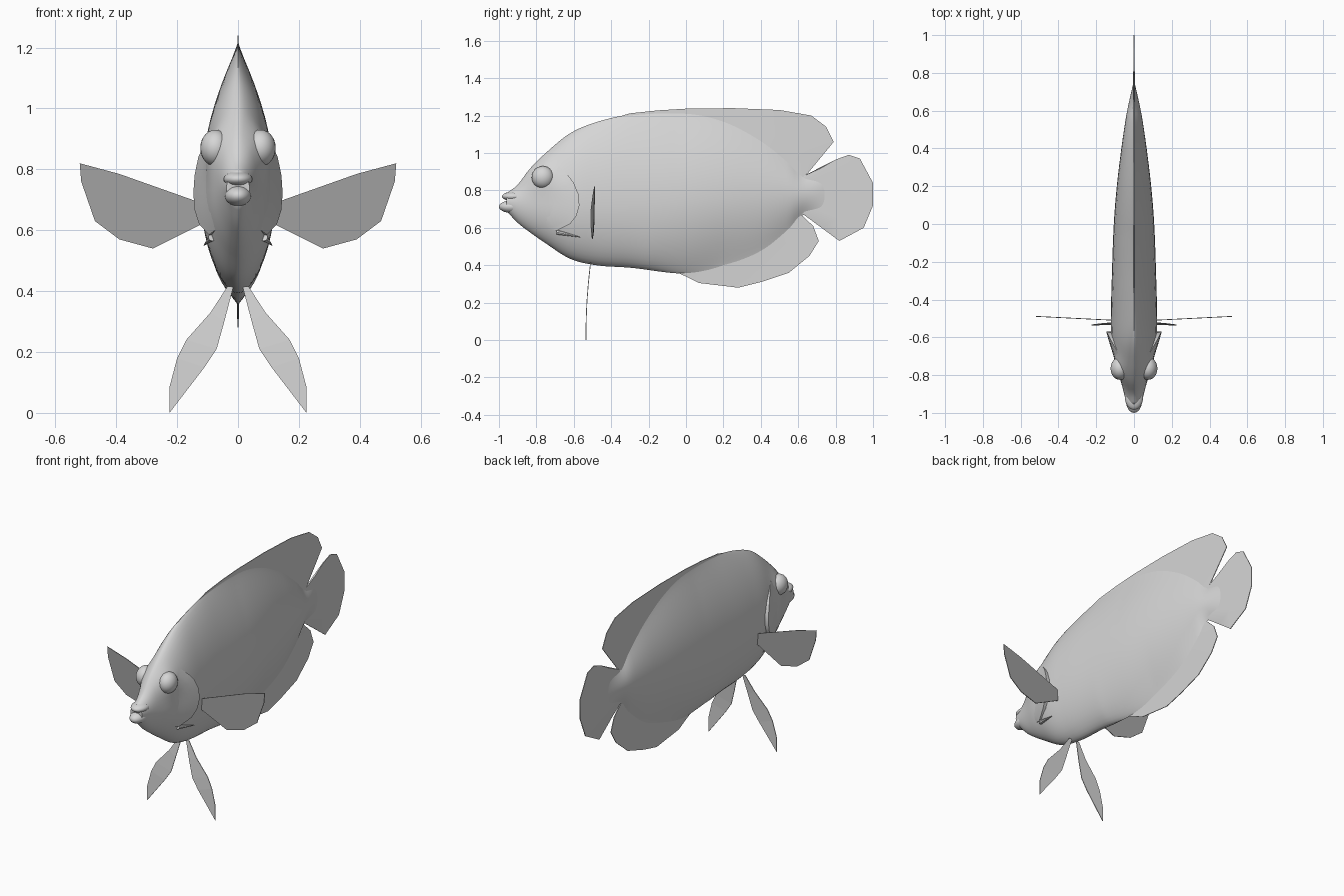
import bpy, bmesh, math
from mathutils import Vector

cube = bpy.data.objects.get("Cube")
if cube:
    bpy.data.objects.remove(cube, do_unlink=True)


def material(name, value):
    colour = (value, value, value, 1.0)
    mat = bpy.data.materials.new(name)
    mat.use_nodes = True
    mat.diffuse_color = colour
    mat.node_tree.nodes["Principled BSDF"].inputs["Base Color"].default_value = colour
    return mat


light_grey = material("light grey", 0.67)
dark_grey = material("dark grey", 0.36)


def finish(name, bm, mat=light_grey, mirror=False, angle=40):
    bmesh.ops.recalc_face_normals(bm, faces=bm.faces)
    mesh = bpy.data.meshes.new(name)
    bm.to_mesh(mesh)
    bm.free()
    mesh.materials.append(mat)
    ob = bpy.data.objects.new(name, mesh)
    bpy.context.collection.objects.link(ob)
    bpy.ops.object.select_all(action='DESELECT')
    ob.select_set(True)
    bpy.context.view_layer.objects.active = ob
    if angle:
        bpy.ops.object.shade_smooth_by_angle(angle=math.radians(angle))
    if mirror:
        ob.modifiers.new("Mirror", 'MIRROR')
    return ob


def loft(bm, rows, closed=True, caps=False):
    """Skin rows of points with quads."""
    rows = [[bm.verts.new(p) for p in row] for row in rows]
    n = len(rows[0])
    for a, b in zip(rows, rows[1:]):
        for i in range(n if closed else n - 1):
            j = (i + 1) % n
            bm.faces.new((a[i], a[j], b[j], b[i]))
    if caps:
        bm.faces.new(rows[0])
        bm.faces.new(rows[-1])


# Body stations: y, top, bottom, half width, height of widest point
STATIONS = [
    (-0.96, 0.785, 0.69, 0.038, 0.74), (-0.90, 0.83, 0.627, 0.052, 0.735),
    (-0.84, 0.91, 0.58, 0.068, 0.73), (-0.75, 1.0, 0.517, 0.095, 0.73),
    (-0.62, 1.105, 0.435, 0.12, 0.72), (-0.48, 1.165, 0.40, 0.122, 0.72),
    (-0.30, 1.205, 0.387, 0.118, 0.72), (0.0, 1.22, 0.355, 0.107, 0.74),
    (0.20, 1.18, 0.385, 0.091, 0.76), (0.40, 1.08, 0.46, 0.067, 0.77),
    (0.55, 0.96, 0.58, 0.045, 0.775), (0.62, 0.885, 0.665, 0.032, 0.775),
    (0.75, 0.87, 0.68, 0.003, 0.775)]
EYE = Vector((0.074, -0.765, 0.87))


def section(y):
    """Smoothly interpolated top, bottom, half width and widest height."""
    last = len(STATIONS) - 1
    i = max(k for k in range(last) if STATIONS[k][0] <= y or k == 0)
    a, b = STATIONS[i], STATIONS[i + 1]
    p, q = STATIONS[max(i - 1, 0)], STATIONS[min(i + 2, last)]
    h = b[0] - a[0]
    t = (y - a[0]) / h
    out = []
    for k in range(1, 5):
        m0 = h * (b[k] - p[k]) / (b[0] - p[0])
        m1 = h * (q[k] - a[k]) / (q[0] - a[0])
        out.append((2*t**3 - 3*t*t + 1) * a[k] + (t**3 - 2*t*t + t) * m0
                   + (3*t*t - 2*t**3) * b[k] + (t**3 - t*t) * m1)
    return out


def skin_x(y, z):
    """Half width of the body: round in front, knife-edged along the fins."""
    top, bottom, width, mid = section(y)
    if z > mid:
        f, start, span = (z - mid) / (top - mid), -0.75, 0.7
    else:
        f, start, span = (mid - z) / (mid - bottom), -0.2, 0.4
    edge = max(0, 1 - f * f)
    power = 0.6 + 0.6 * min(1, max(0, (y - start) / span))
    socket = 0.02 * math.exp(-((y - EYE.y)**2 + (z - EYE.z)**2) / 0.0055)
    return width * edge ** power + socket * min(1, 3 * edge)


def body_ring(y, count=44):
    top, bottom, width, mid = section(y)
    ring = []
    for i in range(count):
        s, c = math.sin(2 * math.pi * i / count), math.cos(2 * math.pi * i / count)
        z = mid + c * ((top - mid) if c > 0 else (mid - bottom))
        ring.append((math.copysign(skin_x(y, z), s) if i % (count // 2) else 0, y, z))
    return ring


bm = bmesh.new()
y0, y1 = STATIONS[0][0], STATIONS[-1][0]
loft(bm, [body_ring(y0 + (y1 - y0) * i / 80) for i in range(81)], caps=True)
finish("body", bm, angle=60)


# Upright fins: thick at the root, thin at the rim
def upright_fin(name, rim, root_a, root_b, thick):
    a, b = Vector(root_a), Vector(root_b)
    rows = []
    for i, (y, z) in enumerate(rim):
        r = a.lerp(b, i / (len(rim) - 1))
        m = r.lerp(Vector((y, z)), 0.6)
        side = [(thick / 2, r), (thick / 4, m), (0.002, Vector((y, z)))]
        rows.append([(x, p.x, p.y) for x, p in side]
                    + [(-x, p.x, p.y) for x, p in reversed(side)])
    bm = bmesh.new()
    loft(bm, rows, caps=True)
    finish(name, bm)


upright_fin("dorsal_fin",
            [(-0.45, 1.168), (-0.3, 1.212), (-0.15, 1.228), (0, 1.237), (0.25, 1.24),
             (0.5, 1.23), (0.67, 1.2), (0.75, 1.14), (0.79, 1.06), (0.65, 0.89)],
            (-0.4, 1.12), (0.61, 0.86), 0.014)
upright_fin("anal_fin",
            [(-0.05, 0.362), (0, 0.34), (0.07, 0.305), (0.28, 0.28), (0.4, 0.31),
             (0.55, 0.36), (0.66, 0.45), (0.71, 0.53), (0.68, 0.61), (0.61, 0.675)],
            (-0.02, 0.42), (0.58, 0.69), 0.014)
upright_fin("tail_fin",
            [(0.64, 0.878), (0.8, 0.965), (0.87, 0.99), (0.93, 0.97), (1, 0.84),
             (1, 0.72), (0.95, 0.6), (0.82, 0.53), (0.63, 0.67)],
            (0.6, 0.87), (0.6, 0.69), 0.014)


# Paired fins: thin flat blades drawn as upper and lower edges
def paired_fin(name, upper, lower, depth, mat):
    rows = []
    for (xa, za), (xb, zb) in zip(upper, lower):
        ya, yb = depth(xa, za), depth(xb, zb)
        rows.append([(xa, ya - 0.002, za), (xb, yb - 0.002, zb),
                     (xb, yb + 0.002, zb), (xa, ya + 0.002, za)])
    bm = bmesh.new()
    loft(bm, rows, caps=True)
    finish(name, bm, mat, mirror=True, angle=0)


paired_fin("pectoral_fins",
           [(0.10, 0.68), (0.15, 0.70), (0.39, 0.785), (0.52, 0.82), (0.515, 0.76)],
           [(0.10, 0.63), (0.15, 0.605), (0.28, 0.54), (0.39, 0.57), (0.47, 0.63)],
           lambda x, z: -0.515 + 0.05 * x, dark_grey)
paired_fin("pelvic_fins",
           [(0.035, 0.415), (0.09, 0.33), (0.17, 0.24), (0.2, 0.18), (0.225, 0.085)],
           [(0.015, 0.415), (0.045, 0.3), (0.07, 0.21), (0.11, 0.15), (0.225, 0.0)],
           lambda x, z: -0.535 + 0.16 * max(0, z - 0.02) ** 2, light_grey)

# Gill covers: shells that lift off the body toward their rear edge
EDGE = [(-0.68, 0.93), (-0.63, 0.88), (-0.6, 0.84), (-0.575, 0.78), (-0.57, 0.72),
        (-0.585, 0.665), (-0.62, 0.62), (-0.69, 0.585), (-0.74, 0.6)]
bm = bmesh.new()
rows = []
for i, (y, z) in enumerate(EDGE):
    lift = 0.024 * math.sin(math.pi * i / (len(EDGE) - 1))
    row = []
    for k in range(7):
        t = k / 6
        p = Vector((-0.8, 0.73)).lerp(Vector((y, z)), 0.1 + 0.9 * t)
        row.append((skin_x(*p) + lift * t * t - 0.004 * (1 - t), p.x, p.y))
    row.append((skin_x(y, z) - 0.012, y, z))
    rows.append(row)
loft(bm, rows, closed=False)
finish("gill_covers", bm, mirror=True)

# Spines below the gill covers
bm = bmesh.new()
base, tip = Vector((0.085, -0.69, 0.577)), Vector((0.112, -0.565, 0.55))
bmesh.ops.create_cone(bm, segments=8, radius1=0.013, radius2=0.001,
                      depth=(tip - base).length, cap_ends=True)
bmesh.ops.rotate(bm, verts=bm.verts,
                 matrix=(tip - base).to_track_quat('Z', 'Y').to_matrix())
bmesh.ops.translate(bm, verts=bm.verts, vec=(base + tip) / 2)
finish("gill_spines", bm, mirror=True)


# Eyes and lips
def ellipsoid(name, centre, radii, mirror=False):
    bm = bmesh.new()
    bmesh.ops.create_uvsphere(bm, u_segments=24, v_segments=14, radius=1)
    bmesh.ops.scale(bm, verts=bm.verts, vec=radii)
    bmesh.ops.translate(bm, verts=bm.verts, vec=centre)
    finish(name, bm, mirror=mirror, angle=60)


ellipsoid("eyes", EYE, (0.05, 0.06, 0.06), True)
ellipsoid("upper_lip", (0, -0.918, 0.768), (0.048, 0.066, 0.026))
ellipsoid("lower_lip", (0, -0.93, 0.713), (0.044, 0.07, 0.034))
